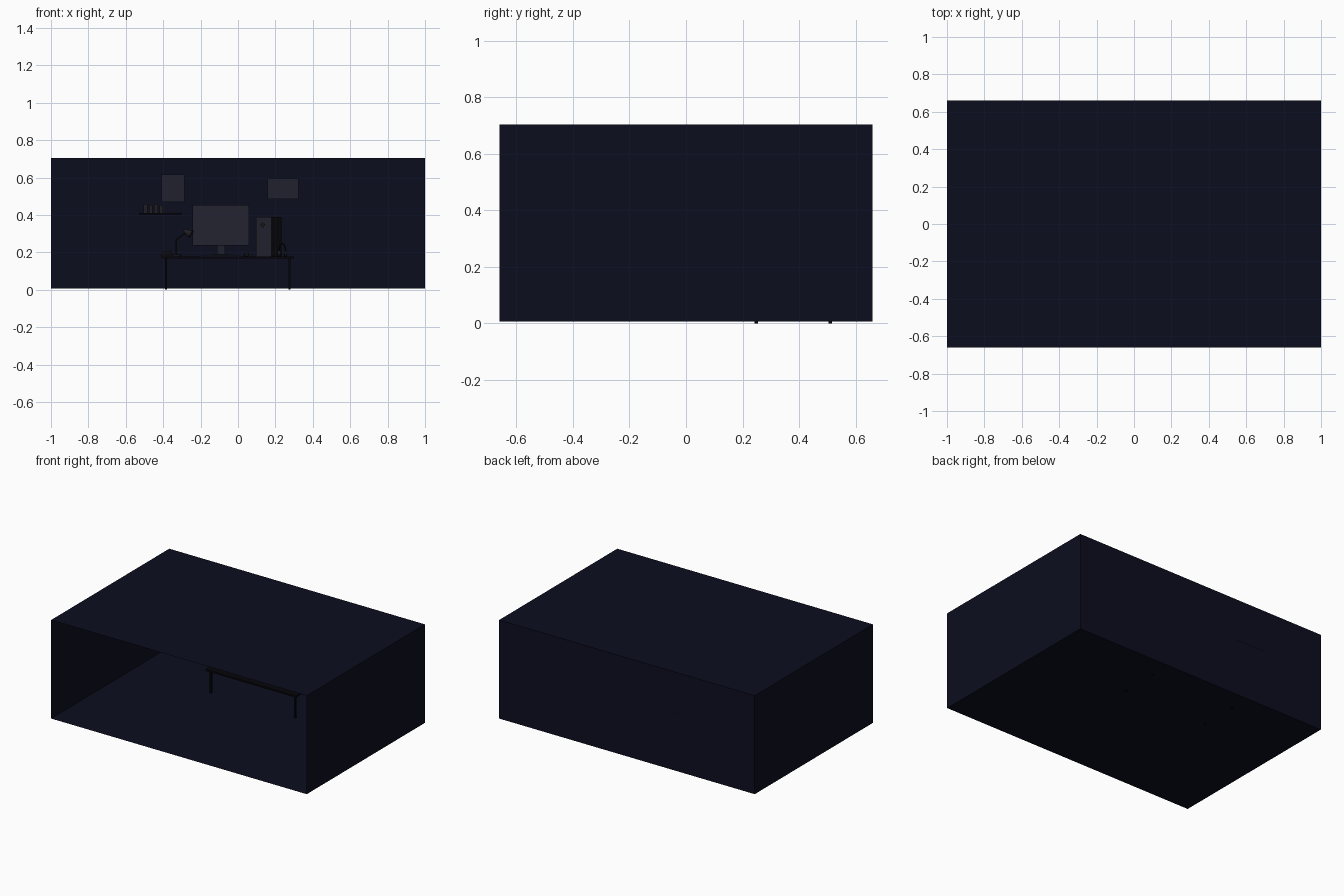
import bpy, bmesh, math
from mathutils import Vector, Matrix

if "Cube" in bpy.data.objects:
    bpy.data.objects.remove(bpy.data.objects["Cube"])


def material(name, r, g, b):
    lin = [(c / 255 / 12.92) if c < 11 else ((c / 255 + 0.055) / 1.055) ** 2.4 for c in (r, g, b)]
    m = bpy.data.materials.new(name)
    m.use_nodes = True
    m.diffuse_color = (*lin, 1)
    m.node_tree.nodes["Principled BSDF"].inputs["Base Color"].default_value = (*lin, 1)
    return m


WALL = material("midnight_blue", 12, 13, 31)
BLACK = material("desk_black", 6, 6, 11)
SCREEN = material("screen_grey", 36, 36, 49)
POSTER = material("poster_grey", 33, 33, 47)
CASE = material("case_grey", 31, 32, 44)
DARK = material("dark_grey", 20, 20, 23)
PAPER = material("book_grey", 29, 29, 36)
KEYS = material("keyboard_blue", 24, 25, 52)


def finish(name, bm, mat, smooth=False):
    me = bpy.data.meshes.new(name)
    bm.to_mesh(me)
    bm.free()
    ob = bpy.data.objects.new(name, me)
    bpy.context.collection.objects.link(ob)
    me.materials.append(mat)
    if smooth:
        for p in me.polygons:
            p.use_smooth = len(p.vertices) == 4
    return ob


def box(name, x, y, z, mat, bevel=0):
    """Box from (min, max) pairs."""
    bm = bmesh.new()
    bmesh.ops.create_cube(bm, size=1)
    size = [b - a for a, b in (x, y, z)]
    mid = [(a + b) / 2 for a, b in (x, y, z)]
    bmesh.ops.scale(bm, vec=size, verts=bm.verts)
    ob = finish(name, bm, mat)
    ob.location = mid
    if bevel:
        mod = ob.modifiers.new("Bevel", "BEVEL")
        mod.width = bevel
        mod.segments = 2
    return ob


def rod(name, a, b, r1, r2, mat, sides=16):
    """Cylinder or cone between two points."""
    a, b = Vector(a), Vector(b)
    bm = bmesh.new()
    rot = (b - a).to_track_quat("Z", "Y").to_matrix().to_4x4()
    bmesh.ops.create_cone(bm, cap_ends=True, segments=sides, radius1=r1, radius2=r2,
                          depth=(b - a).length, matrix=Matrix.Translation((a + b) / 2) @ rot)
    return finish(name, bm, mat, True)


# Room shell, open at the front
room = box("room_shell", (-1, 1), (-0.66, 0.66), (0.007, 0.704), WALL)
bm = bmesh.new()
bm.from_mesh(room.data)
bm.normal_update()
bmesh.ops.delete(bm, geom=[f for f in bm.faces if f.normal.y < -0.9], context="FACES")
bm.to_mesh(room.data)
bm.free()

# Desk
TOP = 0.178
box("desk_top", (-0.41, 0.3), (0.22, 0.54), (0.166, TOP), BLACK)
for side, x in (("right", -0.385), ("left", 0.275)):
    for end, y in (("front", 0.248), ("back", 0.51)):
        box(f"desk_leg_{side}_{end}", (x - 0.006, x + 0.006), (y - 0.006, y + 0.006), (0, 0.166), BLACK)

# Monitor
box("monitor_case", (-0.243, 0.06), (0.43, 0.446), (0.236, 0.452), DARK)
box("monitor_screen", (-0.241, 0.058), (0.426, 0.43), (0.238, 0.45), SCREEN)
box("monitor_neck", (-0.112, -0.07), (0.446, 0.46), (TOP, 0.3), CASE)
box("monitor_foot", (-0.13, -0.053), (0.4, 0.49), (TOP, 0.19), DARK)

# Keyboard with rows of keys, and mouse
box("keyboard", (-0.205, 0.01), (0.27, 0.34), (TOP, 0.184), KEYS)
for row in range(4):
    y = 0.277 + row * 0.015
    for col in range(13):
        x = -0.2 + col * 0.016
        box("key", (x, x + 0.012), (y, y + 0.011), (0.184, 0.187), DARK)
box("mouse", (0.032, 0.06), (0.28, 0.325), (TOP, 0.197), DARK, 0.006)

# Computer tower, turned slightly
tower = box("computer_tower", (-0.042, 0.042), (-0.1, 0.1), (TOP, 0.388), DARK)
front = box("tower_front", (-0.042, 0.042), (-0.104, -0.1), (TOP, 0.388), CASE)
fan = rod("tower_fan", (-0.008, -0.106, 0.347), (-0.008, -0.104, 0.347), 0.014, 0.014, DARK, 24)
bpy.context.view_layer.update()
turn = Matrix.Translation((0.165, 0.385, 0)) @ Matrix.Rotation(math.radians(-15), 4, "Z")
for part in (tower, front, fan):
    part.matrix_world = turn @ part.matrix_world

# Headset leaning on the tower: a band of short rods and two cups
band = [Vector((0.237 + 0.018 * math.cos(t), 0.31 + 0.02 * math.sin(t), 0.2 + 0.048 * math.sin(t)))
        for t in [math.pi * i / 8 for i in range(9)]]
for p, q in zip(band, band[1:]):
    rod("headset_band", p, q, 0.004, 0.004, BLACK, 8)
for p in (band[0], band[-1]):
    rod("headset_cup", p - Vector((0.007, 0, 0.006)), p + Vector((0.007, 0, -0.006)), 0.015, 0.015, DARK)

# Desk lamp
joints = [(-0.33, 0.42, TOP), (-0.33, 0.42, 0.268), (-0.283, 0.41, 0.302)]
rod("lamp_base", joints[0], (-0.33, 0.42, 0.188), 0.028, 0.028, DARK, 24)
for p, q in zip(joints, joints[1:]):
    rod("lamp_arm", p, q, 0.004, 0.004, DARK, 10)
rod("lamp_shade", (-0.287, 0.412, 0.316), (-0.25, 0.4, 0.296), 0.01, 0.022, PAPER, 20)

# Stack of books on the desk
for i in range(3):
    z = TOP + i * 0.01
    box("stacked_book", (-0.415 + 0.006 * i, -0.345 - 0.004 * i), (0.28, 0.37 - 0.01 * i),
        (z, z + 0.009), (DARK, PAPER, DARK)[i])

# Wall shelf with books
box("wall_shelf", (-0.53, -0.3), (0.57, 0.66), (0.403, 0.411), BLACK)
for i in range(4):
    x = -0.504 + i * 0.028
    box("shelf_book", (x, x + 0.02), (0.585, 0.65), (0.411, 0.458 - 0.004 * (i % 2)), PAPER)

# Posters on the back wall
box("poster_tall", (-0.41, -0.285), (0.651, 0.658), (0.468, 0.617), POSTER)
box("poster_wide", (0.157, 0.323), (0.651, 0.658), (0.484, 0.596), POSTER)
